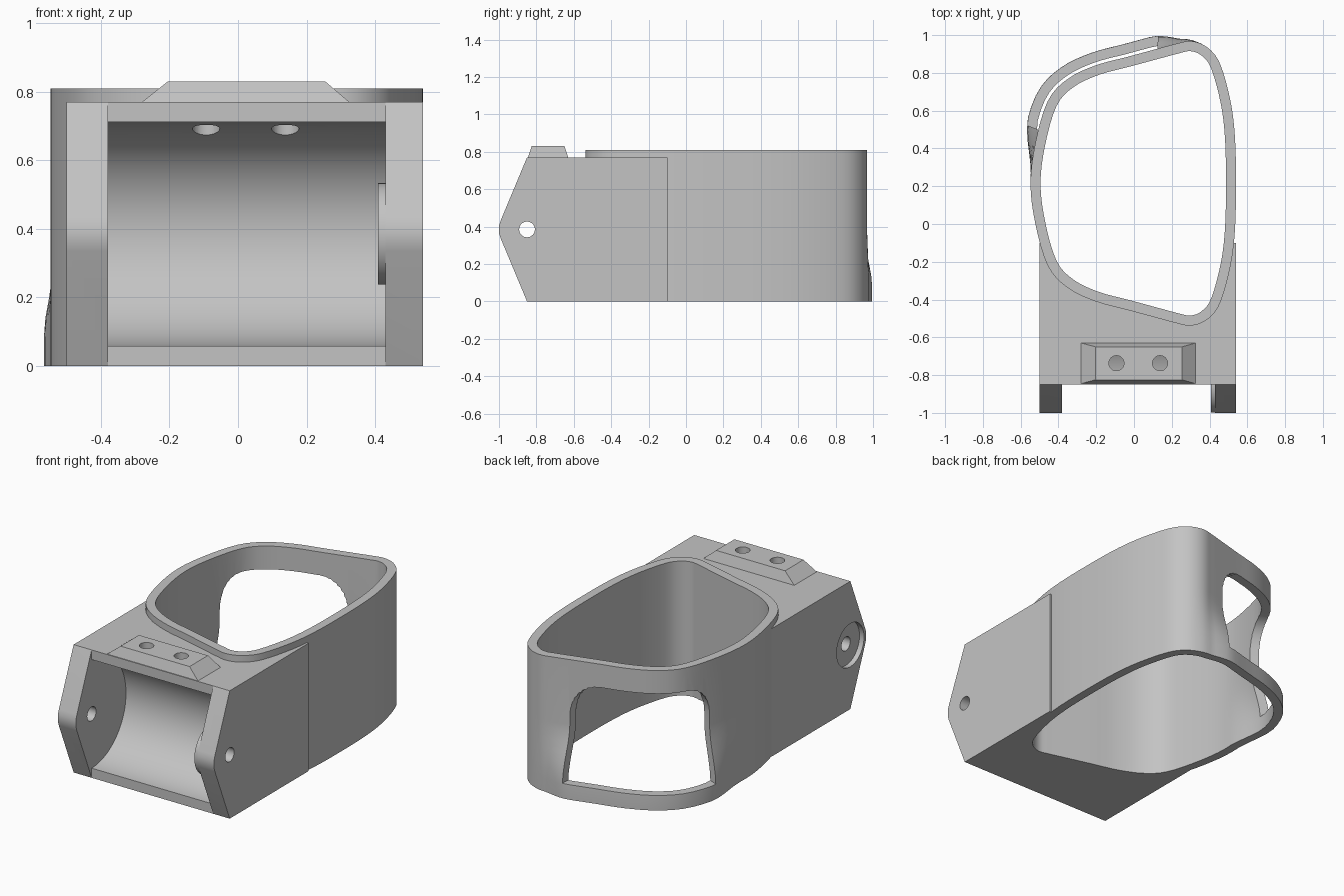
import bpy, bmesh, math
from mathutils import Vector

cube = bpy.data.objects.get("Cube")
if cube:
    bpy.data.objects.remove(cube, do_unlink=True)

grey = bpy.data.materials.new("light_grey")
grey.use_nodes = True
colour = (0.55, 0.55, 0.55, 1)
grey.diffuse_color = colour
grey.node_tree.nodes["Principled BSDF"].inputs["Base Color"].default_value = colour


def skin(name, rings):
    """Closed solid through a stack of equal rings."""
    bm = bmesh.new()
    loops = [[bm.verts.new(p) for p in ring] for ring in rings]
    n = len(loops[0])
    for a, b in zip(loops, loops[1:]):
        for i in range(n):
            j = (i + 1) % n
            bm.faces.new((a[i], a[j], b[j], b[i]))
    bm.faces.new(loops[0])
    bm.faces.new(loops[-1])
    bmesh.ops.recalc_face_normals(bm, faces=bm.faces)
    mesh = bpy.data.meshes.new(name)
    bm.to_mesh(mesh)
    bm.free()
    obj = bpy.data.objects.new(name, mesh)
    bpy.context.collection.objects.link(obj)
    mesh.materials.append(grey)
    return obj


def box(name, x, y, z):
    return skin(name, [[(x[0], y[0], h), (x[1], y[0], h), (x[1], y[1], h), (x[0], y[1], h)] for h in z])


def rod(name, axis, centre, radius, lo, hi, sides=48):
    """Round bar along x or z; centre gives the other two coordinates."""
    rings = []
    for end in (lo, hi):
        ring = []
        for i in range(sides):
            a = math.tau * i / sides
            u, v = centre[0] + radius * math.cos(a), centre[1] + radius * math.sin(a)
            ring.append((end, u, v) if axis == "x" else (u, v, end))
        rings.append(ring)
    return skin(name, rings)


def combine(target, tool, operation):
    tool.hide_render = True
    mod = target.modifiers.new(operation, "BOOLEAN")
    mod.operation, mod.object, mod.solver = operation, tool, "EXACT"
    bpy.context.view_layer.objects.active = target
    bpy.ops.object.modifier_apply(modifier=mod.name)
    bpy.data.objects.remove(tool, do_unlink=True)


def smooth(t):
    t = min(max(t, 0), 1)
    return t * t * (3 - 2 * t)


# Plan of the sleeve opening: half given, the rest mirrored front to back
MID_Y = 0.215
half = [(.487, MID_Y), (.482, .45), (.46, .635), (.41, .82), (.36, .89), (.3, .915), (.24, .904),
        (.15, .88), (-.02, .834), (-.185, .79), (-.32, .725), (-.41, .625), (-.47, .42), (-.495, MID_Y)]
ctrl = [Vector(p) for p in half] + [Vector((x, 2 * MID_Y - y)) for x, y in half[-2:0:-1]]
plan = []
for i in range(len(ctrl)):
    p0, p1, p2, p3 = (ctrl[(i + k) % len(ctrl)] for k in (-1, 0, 1, 2))
    for t in (0, .25, .5, .75):
        plan.append(.5 * (2 * p1 + (p2 - p0) * t + (2 * p0 - 5 * p1 + 4 * p2 - p3) * t ** 2
                          + (3 * p1 - p0 - 3 * p2 + p3) * t ** 3))


def sleeve_solid(name, offset, heights):
    """Sleeve plan grown by offset, flaring at the lower back corner."""
    rings = []
    for z in heights:
        flare = 0.07 * (1 - smooth((z - .08) / .34))
        ring = []
        for i, p in enumerate(plan):
            d = plan[(i + 1) % len(plan)] - plan[i - 1]
            normal = Vector((d.y, -d.x)).normalized()
            w = smooth((.34 - p.x) / .22) * smooth((p.y - .25) / .3)
            q = p + normal * (offset + flare * w)
            ring.append((q.x, q.y, z))
        rings.append(ring)
    return skin(name, rings)


levels = [.08, .14, .2, .26, .32, .38, .42]
AXLE = (-.85, .385)

# Front block with pointed side lugs
side = [(-.1, 0), (-.85, 0), (-.99, .335), (-1, .365), (-1, .405), (-.99, .435), (-.85, .77), (-.1, .77)]
body = skin("bracket_body", [[(x, y, z) for y, z in side] for x in (-.5, .54)])

# Bevelled pad on the top front
pad = skin("mounting_pad", [[(x0, y0, z), (x1, y0, z), (x1, y1, z), (x0, y1, z)]
                            for x0, x1, y0, y1, z in ((-.28, .325, -.845, -.63, .76),
                                                      (-.28, .325, -.845, -.63, .77),
                                                      (-.205, .255, -.825, -.65, .83))])
combine(body, pad, "UNION")

# Sleeve
combine(body, sleeve_solid("sleeve", .053, [0] + levels + [.81]), "UNION")
combine(body, sleeve_solid("sleeve_opening", 0, [-.1] + levels + [1]), "DIFFERENCE")

# Gap between the lugs and the round hollow behind it
combine(body, box("lug_gap", (-.38, .43), (-1.2, -.85), (-.2, 1.2)), "DIFFERENCE")
combine(body, rod("round_hollow", "x", AXLE, .327, -.38, .43, 96), "DIFFERENCE")

# Inner boss, outer recess and axle hole in the lugs
combine(body, rod("lug_boss", "x", AXLE, .148, .408, .45), "UNION")
combine(body, rod("lug_recess", "x", AXLE, .13, -.6, -.47), "DIFFERENCE")
combine(body, rod("axle_hole", "x", AXLE, .042, -.7, .7, 32), "DIFFERENCE")

# Screw holes through the pad
for x in (-.093, .138):
    combine(body, rod("screw_hole", "z", (x, -.737), .04, .5, 1, 32), "DIFFERENCE")

# Arched window through the rear corner, narrowing inward
out = Vector((-.54, .84, 0)).normalized()
along = Vector((out.y, -out.x, 0))
arch = [(-1, .09), (1, .09)]
for start in (0, 90):
    for k in range(9):
        a = math.radians(start + k * 90 / 8)
        sx = 1 if start == 0 else -1
        arch.append((sx * .52 + .48 * math.cos(a), .48 + .19 * math.sin(a)))
rings = []
for depth in (.45, 1.1):
    half_width = .393 + .7 * (depth - .72)
    rings.append([out * depth + along * (.218 + u * half_width) + Vector((0, 0, z)) for u, z in arch])
combine(body, skin("window", rings), "DIFFERENCE")

bpy.ops.object.select_all(action="DESELECT")
body.select_set(True)
bpy.context.view_layer.objects.active = body
bpy.ops.object.shade_smooth_by_angle(angle=math.radians(30))
